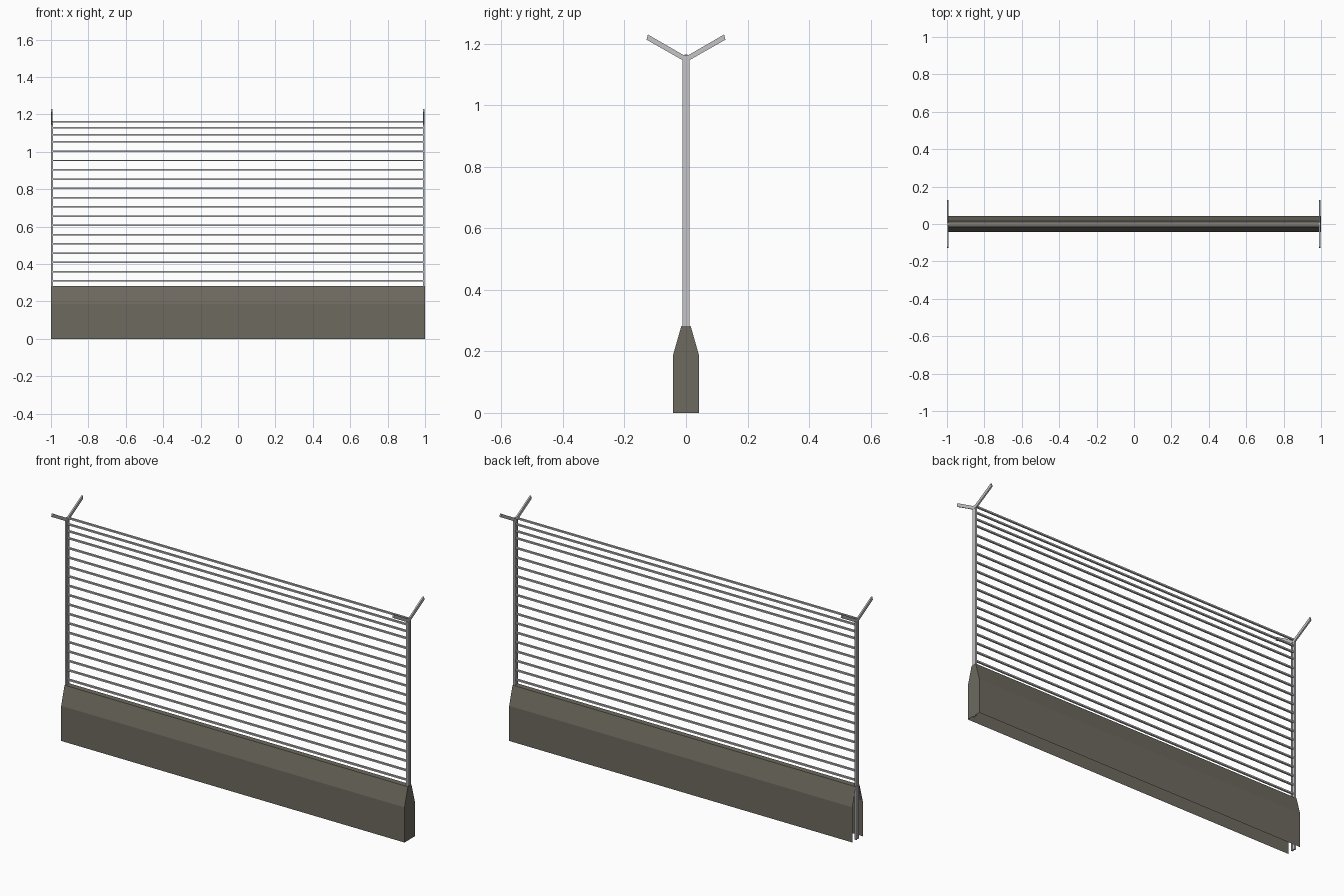
import bpy, bmesh

if "Cube" in bpy.data.objects:
    bpy.data.objects.remove(bpy.data.objects["Cube"])


def material(name, rgb):
    m = bpy.data.materials.new(name)
    m.diffuse_color = (*rgb, 1.0)
    m.use_nodes = True
    m.node_tree.nodes["Principled BSDF"].inputs["Base Color"].default_value = m.diffuse_color
    return m


concrete = material("warm grey concrete", (0.155, 0.143, 0.115))
steel = material("light galvanised steel", (0.56, 0.56, 0.58))


def extrude_x(name, profile, x0, x1, mat, cap0=True, cap1=True, skip=()):
    """Extrude a (y, z) outline along x; caps and chosen sides can stay open."""
    bm = bmesh.new()
    a = [bm.verts.new((x0, y, z)) for y, z in profile]
    b = [bm.verts.new((x1, y, z)) for y, z in profile]
    n = len(profile)
    for i in range(n):
        if i not in skip:
            j = (i + 1) % n
            bm.faces.new((a[i], b[i], b[j], a[j]))
    if cap0:
        bm.faces.new(a)
    if cap1:
        bm.faces.new(b[::-1])
    for f in bm.faces:
        f.normal_flip()
    me = bpy.data.meshes.new(name)
    bm.to_mesh(me)
    bm.free()
    ob = bpy.data.objects.new(name, me)
    me.materials.append(mat)
    bpy.context.collection.objects.link(ob)
    return ob


def box(name, lo, hi, mat):
    return extrude_x(name, [(lo[1], lo[2]), (hi[1], lo[2]),
                            (hi[1], hi[2]), (lo[1], hi[2])], lo[0], hi[0], mat)


# Tapered wall blocks: hollow underneath, open at the left end
wall = [(-0.043, 0), (0.043, 0), (0.043, 0.185), (0.015, 0.283),
        (-0.015, 0.283), (-0.043, 0.185)]
for i in range(4):
    extrude_x(f"wall_block_{i + 1}", wall, -1 + i * 0.5, -0.5 + i * 0.5,
              concrete, cap0=False, cap1=(i == 3), skip=(0,))

# H-section posts with a forked top
fork = [(-0.012, 1.147), (0.012, 1.147), (0.128, 1.213), (0.124, 1.230),
        (0.008, 1.163), (-0.008, 1.163), (-0.124, 1.230), (-0.128, 1.213)]
for side, x in (("left", -0.995), ("right", 0.993)):
    for y in (-0.0085, 0.0085):
        box(f"{side}_post_flange", (x - 0.005, y - 0.0035, 0.001),
            (x + 0.005, y + 0.0035, 1.15), steel)
    box(f"{side}_post_web", (x - 0.0025, -0.005, 0.001),
        (x + 0.0025, 0.005, 1.15), steel)
    extrude_x(f"{side}_post_fork", fork, x - 0.004, x + 0.004, steel)

# Horizontal rails, closer together near the top
heights = [0.31 + 0.0495 * k for k in range(15)] + [1.055, 1.092, 1.128, 1.161]
for k, z in enumerate(heights):
    box(f"rail_{k + 1}", (-0.993, -0.005, z - 0.004),
        (0.992, 0.005, z + 0.004), steel)
